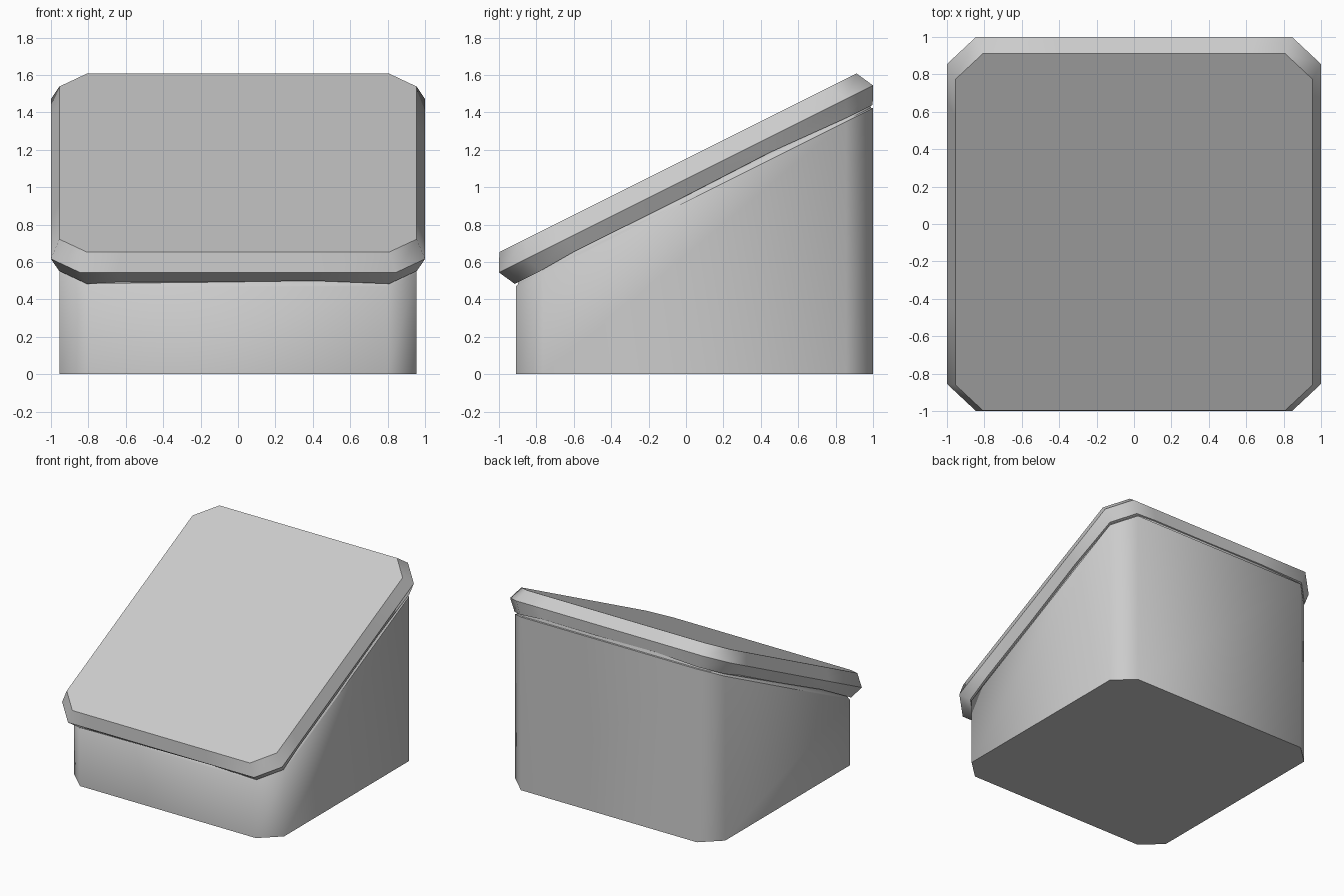
import bpy, bmesh, math
from mathutils import Vector

if "Cube" in bpy.data.objects:
    bpy.data.objects.remove(bpy.data.objects["Cube"])

SLOPE = 0.5
NORMAL = Vector((0, -SLOPE, 1)).normalized()


def octagon(hx, hy, cx, cy, mid=0.0):
    """Chamfered rectangle; each side is split at the fractions below."""
    corners = [(-hx + cx, -hy), (hx - cx, -hy), (hx, -hy + cy), (hx, hy - cy),
               (hx - cx, hy), (-hx + cx, hy), (-hx, hy - cy), (-hx, -hy + cy)]
    if not mid:
        return corners
    pts = []
    for i, a in enumerate(corners):
        b = corners[(i + 1) % 8]
        pts.append(a)
        if i % 2 == 0:
            for t in mid:
                pts.append((a[0] + (b[0] - a[0]) * t, a[1] + (b[1] - a[1]) * t))
    return pts


def loft(name, rings):
    """Skin a stack of equal-sized rings and close both ends."""
    bm = bmesh.new()
    loops = [[bm.verts.new(p) for p in ring] for ring in rings]
    for lo, hi in zip(loops, loops[1:]):
        for i in range(len(lo)):
            j = (i + 1) % len(lo)
            bm.faces.new((lo[i], lo[j], hi[j], hi[i]))
    bm.faces.new(loops[0][::-1])
    bm.faces.new(loops[-1])
    bmesh.ops.recalc_face_normals(bm, faces=bm.faces)
    mesh = bpy.data.meshes.new(name)
    bm.to_mesh(mesh)
    bm.free()
    obj = bpy.data.objects.new(name, mesh)
    bpy.context.collection.objects.link(obj)
    bpy.ops.object.select_all(action='DESELECT')
    obj.select_set(True)
    bpy.context.view_layer.objects.active = obj
    bpy.ops.object.shade_smooth_by_angle(angle=math.radians(50))
    return obj


# Plinth: straight walls, sloped rim, then a narrow neck up into the slab
CY = 0.045
foot = [(x, y + CY) for x, y in octagon(0.955, 0.955, 0.155, 0.145)]


def sloped(points, z0):
    return [(x, y, z0 + SLOPE * (y - CY)) for x, y in points]


def shrink(s):
    return [(x * s, CY + (y - CY) * s) for x, y in foot]


loft("plinth", [
    [(x, y, 0) for x, y in foot],
    sloped(foot, 0.945),
    sloped(shrink(0.988), 0.953),
    sloped(shrink(0.982), 0.985),
])

# Slab: tilted octagonal plate with bevelled rim and a slightly chipped lower edge
SPLITS = (0.12, 0.43, 0.75)
CHIPS = (0.0, 0.012, 0.010, 0.018)
outline = octagon(1.0, 1.0, 0.155, 0.145, SPLITS)


def slab_ring(scale, height, chips=False):
    ring = []
    for i, (x, y) in enumerate(outline):
        k = i % 5
        lift = CHIPS[k] if chips and k < 4 else 0
        p = Vector((x * scale, y * scale, 1.044 + SLOPE * y * scale))
        ring.append(p + NORMAL * (height + lift))
    return ring


loft("slab", [slab_ring(0.957, -0.092, True), slab_ring(1.0, 0.0), slab_ring(0.955, 0.096)])
